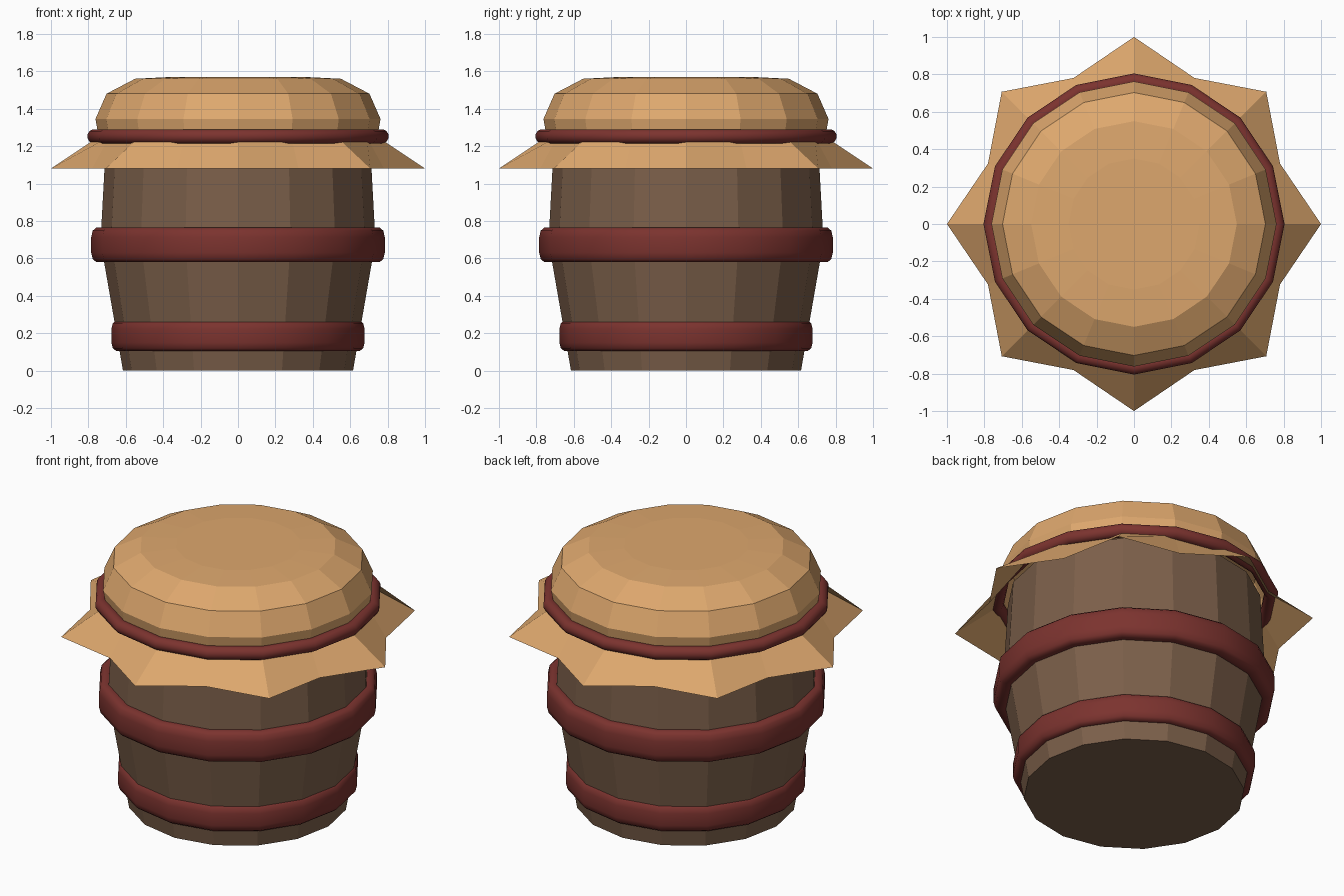
import bpy, bmesh
from math import cos, sin, pi, copysign

if "Cube" in bpy.data.objects:
    bpy.data.objects.remove(bpy.data.objects["Cube"])

SIDES = 16


def material(name, rgb):
    m = bpy.data.materials.new(name)
    m.diffuse_color = (*rgb, 1)
    m.use_nodes = True
    m.node_tree.nodes["Principled BSDF"].inputs["Base Color"].default_value = m.diffuse_color
    return m


def loft(name, rings, mat, cap_start=False, cap_end=False, closed=False, smooth=False):
    """Skin a list of (radius, z) rings; radius may be a function of the side index."""
    bm = bmesh.new()
    loops = []
    for r, z in rings:
        loop = []
        for i in range(SIDES):
            a = 2 * pi * i / SIDES
            rad = r(i) if callable(r) else r
            loop.append(bm.verts.new((rad * cos(a), rad * sin(a), z)))
        loops.append(loop)
    pairs = list(zip(loops, loops[1:]))
    if closed:
        pairs.append((loops[-1], loops[0]))
    for lo, hi in pairs:
        for i in range(SIDES):
            j = (i + 1) % SIDES
            bm.faces.new((lo[i], lo[j], hi[j], hi[i]))
    if cap_start:
        bm.faces.new(loops[0][::-1])
    if cap_end:
        bm.faces.new(loops[-1])
    for f in bm.faces:
        f.smooth = smooth
    me = bpy.data.meshes.new(name)
    bm.to_mesh(me)
    bm.free()
    me.materials.append(mat)
    ob = bpy.data.objects.new(name, me)
    bpy.context.collection.objects.link(ob)
    return ob


def hoop(name, radius, z, half_width, half_height, mat, power=1.0, steps=12):
    """Smooth ring with a rounded cross-section; a power below 1 flattens its sides."""
    section = []
    for k in range(steps):
        a = 2 * pi * (k + 0.5) / steps
        c, s = cos(a), sin(a)
        section.append((radius + half_width * copysign(abs(c) ** power, c),
                        z + half_height * copysign(abs(s) ** power, s)))
    return loft(name, section, mat, closed=True, smooth=True)


wood = material("wood", (0.20, 0.115, 0.068))
cloth = material("cloth", (0.73, 0.39, 0.155))
red = material("red_band", (0.20, 0.033, 0.028))

# Barrel body
loft("barrel_body", [(0.615, 0), (0.735, 0.69), (0.705, 1.24)], wood,
     cap_start=True, cap_end=True)

# Cloth cover: star-shaped skirt, pinched neck and domed top
loft("cloth_cover", [(lambda i: 1.0 if i % 2 == 0 else 0.845, 1.08),
                     (0.745, 1.25), (0.762, 1.345), (0.703, 1.48),
                     (0.55, 1.56), (0.35, 1.57)], cloth, cap_end=True)

# Bands around the barrel and the cord tying the cloth
hoop("lower_hoop", 0.63, 0.186, 0.048, 0.083, red, power=0.6)
hoop("middle_hoop", 0.735, 0.672, 0.051, 0.094, red, power=0.6)
hoop("cloth_cord", 0.767, 1.252, 0.039, 0.039, red)
